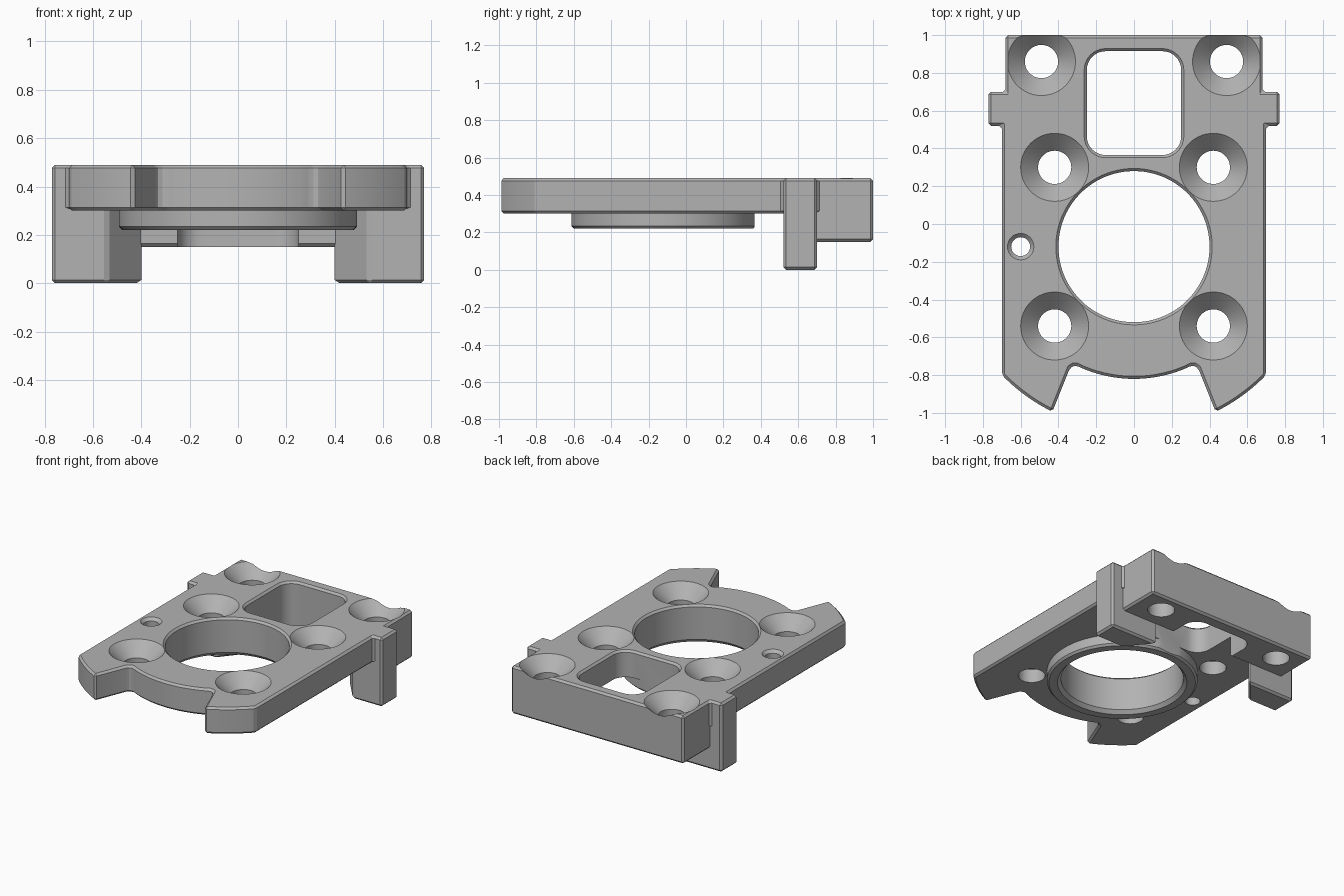
import bpy, bmesh
from math import sin, cos, pi, radians

cube = bpy.data.objects.get("Cube")
if cube:
    bpy.data.objects.remove(cube, do_unlink=True)

grey = bpy.data.materials.new("machined grey")
grey.use_nodes = True
GREY = (0.45, 0.45, 0.45, 1)
grey.diffuse_color = GREY
grey.node_tree.nodes["Principled BSDF"].inputs["Base Color"].default_value = GREY

TOP, UNDER, BORE_Y, CHAMFER = 0.49, 0.30, -0.12, 0.014


def arc(cx, cy, r, start, end, steps):
    angles = [radians(start + (end - start) * i / steps) for i in range(steps + 1)]
    return [(cx + r * cos(a), cy + r * sin(a)) for a in angles]


def loft(name, rings, chamfer=0):
    """Solid through stacked rings of (outline, height), with optional chamfers."""
    bm = bmesh.new()
    loops = [[bm.verts.new((x, y, z)) for x, y in pts] for pts, z in rings]
    n = len(loops[0])
    bm.faces.new(loops[0][::-1])
    bm.faces.new(loops[-1])
    for low, high in zip(loops, loops[1:]):
        for i in range(n):
            j = (i + 1) % n
            bm.faces.new((low[i], low[j], high[j], high[i]))
    bmesh.ops.recalc_face_normals(bm, faces=bm.faces)
    if chamfer:
        sharp = [e for e in bm.edges if e.calc_face_angle() > 0.5]
        bmesh.ops.bevel(bm, geom=sharp, offset=chamfer, offset_type='OFFSET',
                        segments=1, profile=0.5, affect='EDGES', clamp_overlap=False)
    mesh = bpy.data.meshes.new(name)
    bm.to_mesh(mesh)
    bm.free()
    mesh.materials.append(grey)
    ob = bpy.data.objects.new(name, mesh)
    bpy.context.collection.objects.link(ob)
    return ob


def prism(name, pts, z0, z1, chamfer=CHAMFER):
    return loft(name, [(pts, z0), (pts, z1)], chamfer)


def turned(name, x, y, profile, steps=64):
    """Round solid from (radius, height) pairs."""
    return loft(name, [(arc(x, y, r, 0, 360 - 360 / steps, steps - 1), z)
                       for r, z in profile])


def rounded_rect(x, y0, y1, r):
    return (arc(x - r, y0 + r, r, -90, 0, 8) + arc(x - r, y1 - r, r, 0, 90, 8)
            + arc(-x + r, y1 - r, r, 90, 180, 8) + arc(-x + r, y0 + r, r, 180, 270, 8))


# Mounting plate with scooped front, pointed feet and side tabs
half = arc(0, BORE_Y, 0.70, -90, -66, 10)
half += [(0.303, -0.749), (0.322, -0.750), (0.339, -0.762)]
half += arc(0, BORE_Y, 0.975, -63.7, -44.2, 10)
half += [(0.70, 0.52), (0.77, 0.52), (0.77, 0.70), (0.68, 0.70), (0.68, 1)]
outline = half + [(-x, y) for x, y in half[:0:-1]]
body = prism("mounting_plate", outline, UNDER, TOP)

# Deep rear block
adds = [prism("rear_block", [(-0.68, 0.685), (0.68, 0.685), (0.68, 1), (-0.68, 1)],
              0.15, 0.44)]

# Side legs with slanted inner faces
for s, side in ((1, "left"), (-1, "right")):
    pts = [(0.54, 0.52), (0.77, 0.52), (0.77, 0.70), (0.39, 0.70)]
    adds.append(prism(side + "_leg", [(s * x, y) for x, y in pts][::s], 0, 0.44))

# Round boss under the bore
adds.append(turned("boss", 0, BORE_Y,
                   [(0.478, 0.22), (0.492, 0.234), (0.492, 0.40)], 96))

# Bore and rounded window
cuts = [turned("bore_cutter", 0, BORE_Y,
               [(0.45, 0.19), (0.40, 0.245), (0.40, TOP - 0.014), (0.424, TOP + 0.01)], 96)]
small = rounded_rect(0.25, 0.365, 0.915, 0.10)
large = rounded_rect(0.274, 0.341, 0.939, 0.124)
cuts.append(loft("window_cutter", [(small, 0.05), (small, TOP - 0.014),
                                   (large, TOP + 0.01)]))

# Countersunk screw holes
for x, y in ((0.42, -0.54), (0.42, 0.30), (0.49, 0.86)):
    for s in (1, -1):
        cuts.append(turned("screw_cutter", s * x, y,
                           [(0.088, 0.05), (0.088, TOP - 0.092), (0.19, TOP + 0.01)]))

# Small locating hole
cuts.append(turned("pin_cutter", -0.60, BORE_Y,
                   [(0.05, 0.2), (0.05, TOP - 0.02), (0.08, TOP + 0.01)], 32))

# Join the solids, then cut the openings
for operation, parts in (('UNION', adds), ('DIFFERENCE', cuts)):
    for part in parts:
        mod = body.modifiers.new(part.name, 'BOOLEAN')
        mod.operation = operation
        mod.solver = 'EXACT'
        mod.object = part

bpy.context.view_layer.update()
graph = bpy.context.evaluated_depsgraph_get()
final = bpy.data.meshes.new_from_object(body.evaluated_get(graph))
body.modifiers.clear()
body.data = final
for part in adds + cuts:
    bpy.data.objects.remove(part, do_unlink=True)

bpy.ops.object.select_all(action='DESELECT')
body.select_set(True)
bpy.context.view_layer.objects.active = body
bpy.ops.object.shade_smooth_by_angle(angle=radians(20))
